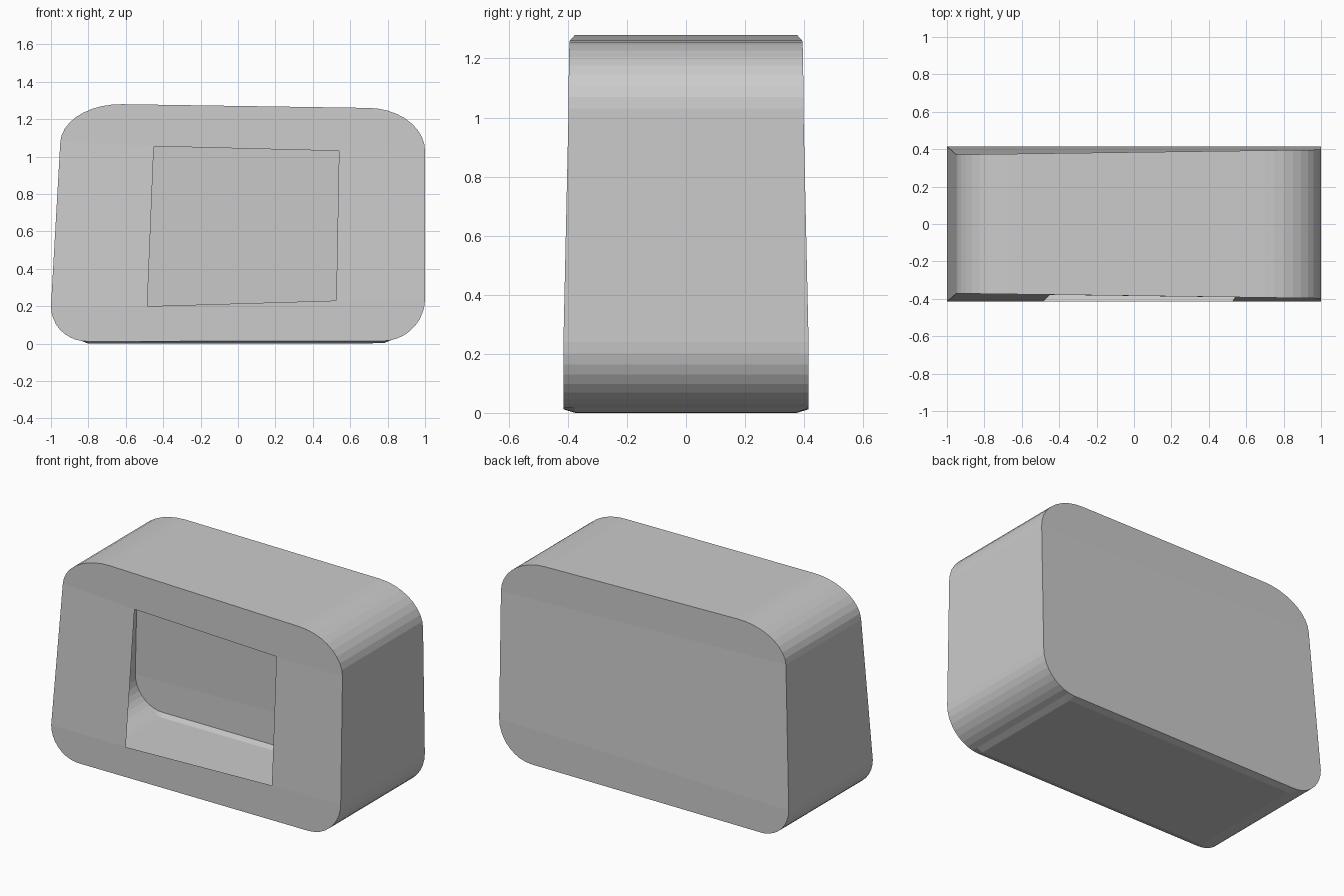
import bpy, bmesh, math

if "Cube" in bpy.data.objects:
    bpy.data.objects.remove(bpy.data.objects["Cube"])


def arc(a, c, b, n=9):
    """Quarter-ellipse points from a to b around the sharp corner c."""
    pts = []
    for i in range(n + 1):
        t = math.pi / 2 * i / n
        u, v = 1 - math.sin(t), 1 - math.cos(t)
        pts.append(tuple(c[k] + (a[k] - c[k]) * u + (b[k] - c[k]) * v for k in (0, 1)))
    return pts


def half_depth(x, z):
    """Casing gets thinner upward, most of all at the left."""
    top = 0.384 + 0.0135 * x
    low, high = 0.22 + 0.02 * x, 1.055 - 0.025 * x
    f = min(1, max(0, (z - low) / (high - low)))
    return 0.415 + (top - 0.415) * f


# Rounded corners of the outline, counter-clockwise in the front view
bottom_right = arc((0.78, 0.014), (1, 0.02), (1, 0.24))[::1]
top_right = arc((1, 1.03), (1, 1.255), (0.70, 1.26))
top_left = arc((-0.62, 1.28), (-0.935, 1.285), (-0.95, 1.08))
bottom_left = arc((-1, 0.20), (-1, 0.005), (-0.80, 0.012))
outline = bottom_right + top_right + top_left + bottom_left
n = len(bottom_right)
opening = [(0.525, 0.23), (0.54, 1.03), (-0.45, 1.055), (-0.485, 0.20)]

bm = bmesh.new()


def ring(side, inset):
    """Outline ring; inset rings bulge down slightly along the flat bottom."""
    vs = []
    for i, (x, z) in enumerate(outline):
        drop = 0.012 if inset and i in (0, len(outline) - 1) else 0
        vs.append(bm.verts.new((x, side * (half_depth(x, z) - inset), z - drop)))
    return vs


# Side walls with a shallow chamfer at the bottom edges
rings = [ring(-1, 0), ring(-1, 0.04), ring(1, 0.04), ring(1, 0)]
for r0, r1 in zip(rings, rings[1:]):
    for i in range(len(r0)):
        j = (i + 1) % len(r0)
        bm.faces.new((r0[i], r0[j], r1[j], r1[i]))

# Back panel in three bands
k = rings[3]
bm.faces.new(k[3 * n:] + k[:n])
bm.faces.new((k[n - 1], k[n], k[3 * n - 1], k[3 * n]))
bm.faces.new(k[n:3 * n])

# Front panel around the open window; the casing is a hollow shell
f = rings[0]
br, tr, tl, bl = [bm.verts.new((x, -half_depth(x, z), z)) for x, z in opening]
bm.faces.new(f[3 * n:] + f[:n] + [br, bl])
bm.faces.new((f[n - 1], f[n], tr, br))
bm.faces.new(f[n:3 * n] + [tl, tr])
bm.faces.new((f[3 * n - 1], f[3 * n], bl, tl))

bmesh.ops.recalc_face_normals(bm, faces=bm.faces)
mesh = bpy.data.meshes.new("casing")
bm.to_mesh(mesh)
bm.free()
casing = bpy.data.objects.new("casing", mesh)
bpy.context.collection.objects.link(casing)
